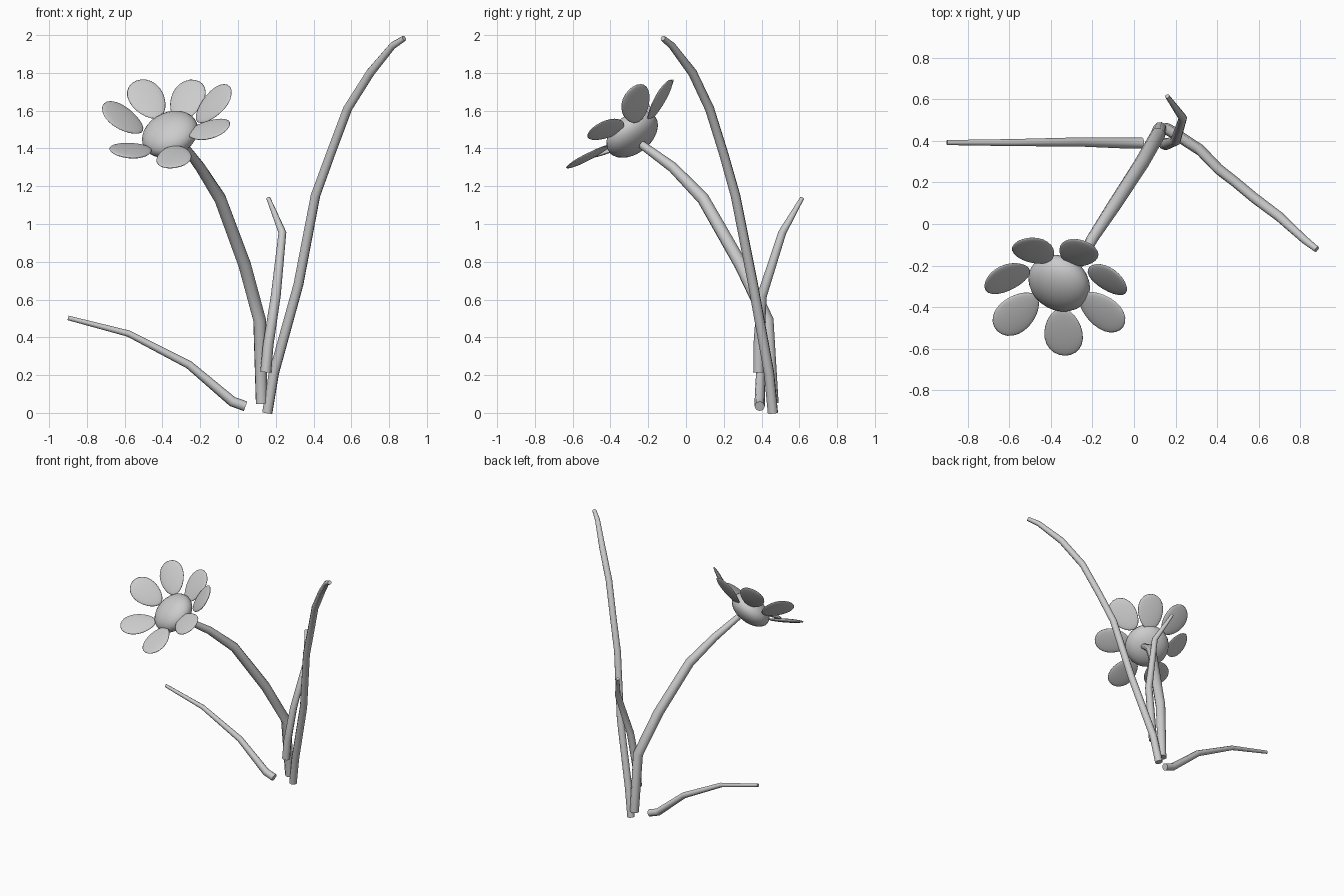
import bpy, bmesh, math
from mathutils import Vector, Matrix

if "Cube" in bpy.data.objects:
    bpy.data.objects.remove(bpy.data.objects["Cube"])


def finish(ob):
    bpy.ops.object.select_all(action='DESELECT')
    ob.select_set(True)
    bpy.context.view_layer.objects.active = ob


def tube(name, pts):
    """Tapered round tube through points (x, y, z, radius)."""
    cu = bpy.data.curves.new(name, 'CURVE')
    cu.dimensions = '3D'
    cu.bevel_depth = 1.0
    cu.bevel_resolution = 2
    cu.use_fill_caps = True
    sp = cu.splines.new('POLY')
    sp.points.add(len(pts) - 1)
    for p, (x, y, z, r) in zip(sp.points, pts):
        p.co = (x, y, z, 1)
        p.radius = r
    ob = bpy.data.objects.new(name, cu)
    bpy.context.collection.objects.link(ob)
    finish(ob)
    bpy.ops.object.convert(target='MESH')
    ob = bpy.context.object
    ob.name = name
    bpy.ops.object.shade_smooth_by_angle(angle=math.radians(50))


def ellipsoid(name, centre, axes, size, flare=0.0):
    """Sphere scaled along three axes; flare widens the +first-axis end."""
    bm = bmesh.new()
    bmesh.ops.create_uvsphere(bm, u_segments=24, v_segments=14, radius=1)
    for v in bm.verts:
        v.co.y *= 1 + flare * v.co.x
        v.co = centre + sum((a * (s * c) for a, s, c in zip(axes, size, v.co)), Vector())
    bmesh.ops.recalc_face_normals(bm, faces=bm.faces)
    me = bpy.data.meshes.new(name)
    bm.to_mesh(me)
    bm.free()
    ob = bpy.data.objects.new(name, me)
    bpy.context.collection.objects.link(ob)
    finish(ob)
    bpy.ops.object.shade_smooth()


# Stems and leaves
tube("flower_stem", [
    (.125, .46, .05, .032), (.115, .43, .49, .036), (.035, .29, .785, .036),
    (-.095, .09, 1.135, .034), (-.20, -.07, 1.30, .028), (-.29, -.235, 1.42, .022)])
tube("tall_stem", [
    (.155, .46, .0, .028), (.19, .44, .21, .028), (.32, .355, .68, .027),
    (.41, .262, 1.15, .026), (.49, .20, 1.37, .025), (.58, .125, 1.61, .025),
    (.70, .035, 1.80, .024), (.82, -.075, 1.945, .019), (.88, -.122, 1.983, .015)])
tube("low_leaf", [
    (.04, .39, .035, .027), (-.03, .39, .06, .027), (-.26, .395, .255, .022),
    (-.58, .392, .42, .017), (-.90, .392, .503, .012)])
tube("short_leaf", [
    (.147, .385, .215, .029), (.16, .385, .36, .028), (.20, .402, .62, .026),
    (.235, .51, .955, .021), (.16, .615, 1.138, .011)])

# Flower centre
n = Vector((-.35, -.58, .73)).normalized()
u = n.orthogonal().normalized()
ellipsoid("flower_centre", Vector((-.36, -.285, 1.475)), (u, n.cross(u), n), (.155, .155, .092))

# Petals: middle point and upward cup angle
ring_n = Vector((-.13, -.60, .79)).normalized()
ring_c = Vector((-.364, -.31, 1.536))
petals = [
    ((-.27, -.14, 1.655), 22), ((-.48, -.13, 1.66), 24), ((-.61, -.26, 1.56), 38),
    ((-.565, -.43, 1.39), 23), ((-.34, -.52, 1.355), 10), ((-.155, -.42, 1.50), 17),
    ((-.13, -.265, 1.635), 34)]
for i, (mid, cup) in enumerate(petals):
    mid = Vector(mid)
    out = mid - ring_c
    out = (out - ring_n * out.dot(ring_n)).normalized()
    side = ring_n.cross(out)
    rot = Matrix.Rotation(-math.radians(cup), 3, side)
    ellipsoid(f"petal_{i + 1}", mid, (rot @ out, side, rot @ ring_n), (.128, .093, .014), .15)
